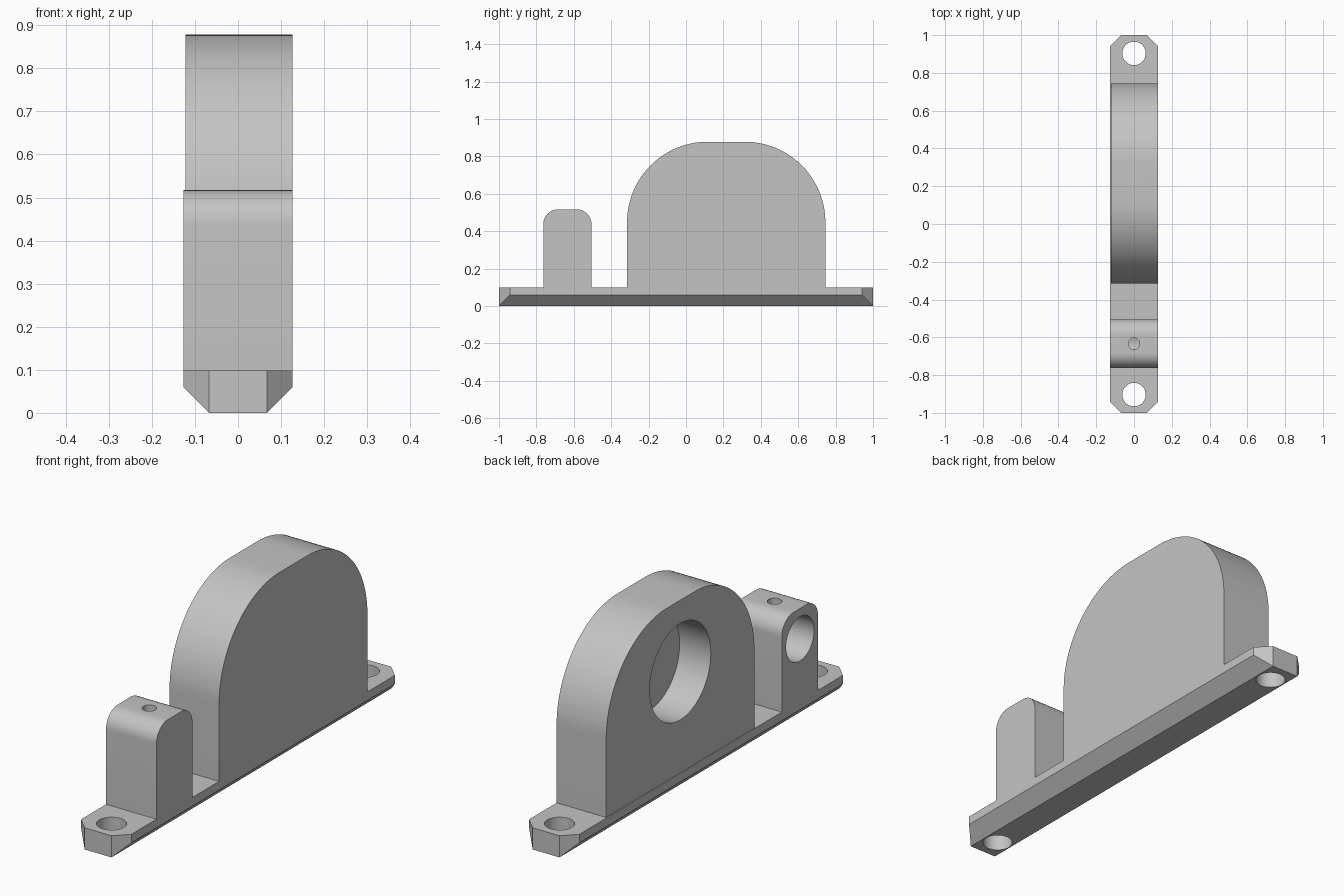
import bpy
import bmesh
from math import sin, cos, pi, radians
from mathutils import Matrix

if "Cube" in bpy.data.objects:
    bpy.data.objects.remove(bpy.data.objects["Cube"])

HALF = 0.126      # half thickness
BASE = 0.098      # height of the base strip
BORE_DEPTH = 0.16

grey = bpy.data.materials.new("light_grey")
grey.use_nodes = True
colour = (0.55, 0.55, 0.55, 1)
grey.diffuse_color = colour
grey.node_tree.nodes["Principled BSDF"].inputs["Base Color"].default_value = colour


def make_object(name, bm):
    mesh = bpy.data.meshes.new(name)
    bmesh.ops.recalc_face_normals(bm, faces=bm.faces)
    bm.to_mesh(mesh)
    bm.free()
    mesh.materials.append(grey)
    obj = bpy.data.objects.new(name, mesh)
    bpy.context.collection.objects.link(obj)
    return obj


def rounded_tower(y0, y1, top, radius, steps):
    """Side outline of an upright with rounded shoulders, from y0 to y1."""
    pts = [(y0, BASE)]
    for centre, start in ((y0 + radius, pi), (y1 - radius, pi / 2)):
        for i in range(steps + 1):
            a = start - i / steps * pi / 2
            pts.append((centre + radius * cos(a), top - radius + radius * sin(a)))
    return pts + [(y1, BASE)]


def cylinder(name, radius, depth, location, axis="Z"):
    bm = bmesh.new()
    turn = Matrix.Rotation(radians(90), 4, "Y") if axis == "X" else Matrix()
    bmesh.ops.create_cone(bm, cap_ends=True, segments=64, radius1=radius,
                          radius2=radius, depth=depth,
                          matrix=Matrix.Translation(location) @ turn)
    return make_object(name, bm)


# Body: base strip, small post and large arch as one side profile
outline = [(-1, 0), (-1, BASE)]
outline += rounded_tower(-0.763, -0.505, 0.517, 0.08, 12)
outline += rounded_tower(-0.315, 0.745, 0.878, 0.43, 32)
outline += [(1, BASE), (1, 0)]
bm = bmesh.new()
side = bm.faces.new([bm.verts.new((-HALF, y, z)) for y, z in outline])
extruded = bmesh.ops.extrude_face_region(bm, geom=[side])["geom"]
bmesh.ops.translate(bm, vec=(2 * HALF, 0, 0),
                    verts=[v for v in extruded if isinstance(v, bmesh.types.BMVert)])
# Chamfered corners at both ends
corners = [e for e in bm.edges if all(abs(v.co.y) > 0.99 for v in e.verts)
           and abs(e.verts[0].co.x - e.verts[1].co.x) < 0.001]
bmesh.ops.bevel(bm, geom=corners, offset=0.059, segments=1, affect="EDGES")
body = make_object("bearing_bracket", bm)

# Cutters: mounting holes, blind bores, set screw hole, relief on the arch face
cutters = [cylinder("mounting_hole", 0.062, 0.4, (0, y, 0.05)) for y in (-0.903, 0.903)]
floor_x = -HALF + BORE_DEPTH
cutters.append(cylinder("large_bore", 0.218, 0.4, (floor_x - 0.2, 0.215, 0.555), "X"))
cutters.append(cylinder("small_bore", 0.1, 0.4, (floor_x - 0.2, -0.635, 0.38), "X"))
cutters.append(cylinder("screw_hole", 0.03, 0.3, (0, -0.633, 0.55)))
bm = bmesh.new()
bmesh.ops.create_cube(bm, size=1, matrix=Matrix.Translation((-0.222, 0.215, BASE + 0.5))
                      @ Matrix.Diagonal((0.2, 1.12, 1, 1)))
cutters.append(make_object("arch_relief", bm))

bpy.ops.object.select_all(action="DESELECT")
body.select_set(True)
bpy.context.view_layer.objects.active = body
for cutter in cutters:
    cutter.hide_render = True
    mod = body.modifiers.new(cutter.name, "BOOLEAN")
    mod.operation = "DIFFERENCE"
    mod.solver = "EXACT"
    mod.object = cutter
    bpy.ops.object.modifier_apply(modifier=mod.name)
    bpy.data.objects.remove(cutter)

bpy.ops.object.shade_smooth_by_angle(angle=radians(30))
